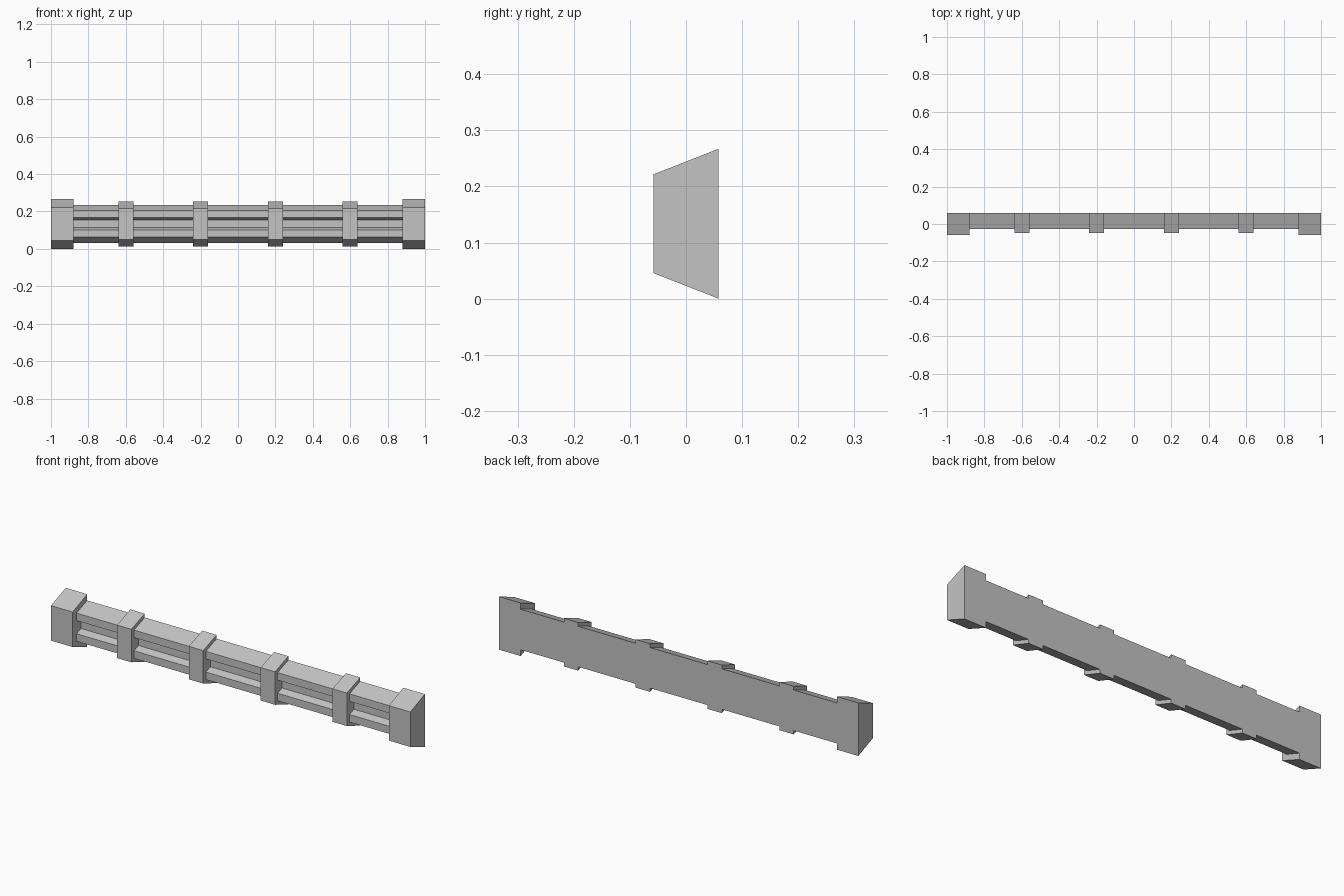
import bpy
import bmesh

cube = bpy.data.objects.get("Cube")
if cube:
    bpy.data.objects.remove(cube, do_unlink=True)

stone = bpy.data.materials.new("grey_stone")
stone.use_nodes = True
GREY = (0.55, 0.55, 0.55, 1)
stone.diffuse_color = GREY
stone.node_tree.nodes["Principled BSDF"].inputs["Base Color"].default_value = GREY

BACK = 0.058
MID_Z = 0.1335  # every section is symmetric about this height


def extrude_section(name, half_profile, spans):
    """Mirror a (y, height) half profile and extrude it along each x span."""
    profile = [(y, MID_Z + h) for y, h in half_profile]
    profile += [(y, MID_Z - h) for y, h in reversed(half_profile)]
    bm = bmesh.new()
    for x0, x1 in spans:
        face = bm.faces.new([bm.verts.new((x0, y, z)) for y, z in profile])
        result = bmesh.ops.extrude_face_region(bm, geom=[face], use_keep_orig=True)
        for v in result["geom"]:
            if isinstance(v, bmesh.types.BMVert):
                v.co.x = x1
    bmesh.ops.recalc_face_normals(bm, faces=bm.faces)
    mesh = bpy.data.meshes.new(name)
    bm.to_mesh(mesh)
    bm.free()
    mesh.materials.append(stone)
    obj = bpy.data.objects.new(name, mesh)
    bpy.context.collection.objects.link(obj)
    return obj


# Wedge-shaped end blocks
end_section = [(BACK, 0.1335), (-0.058, 0.088)]
extrude_section("left_end_block", end_section, [(0.88, 1)])
extrude_section("right_end_block", end_section, [(-1, -0.88)])

# Narrow ribs spaced evenly along the rail
rib_centres = [-0.6, -0.2, 0.2, 0.6]
ribs = [(c - 0.04, c + 0.04) for c in rib_centres]
for i, span in enumerate(ribs):
    extrude_section(f"rib_{i + 1}", [(BACK, 0.121), (-0.048, 0.083)], [span])

# Rail with a bevelled groove, filling the gaps between ribs and blocks
starts = [-0.88] + [r[1] for r in ribs]
ends = [r[0] for r in ribs] + [0.88]
rail_section = [(BACK, 0.102), (-0.027, 0.071), (-0.027, 0.033), (0.008, 0.02)]
extrude_section("grooved_rail", rail_section, list(zip(starts, ends)))
